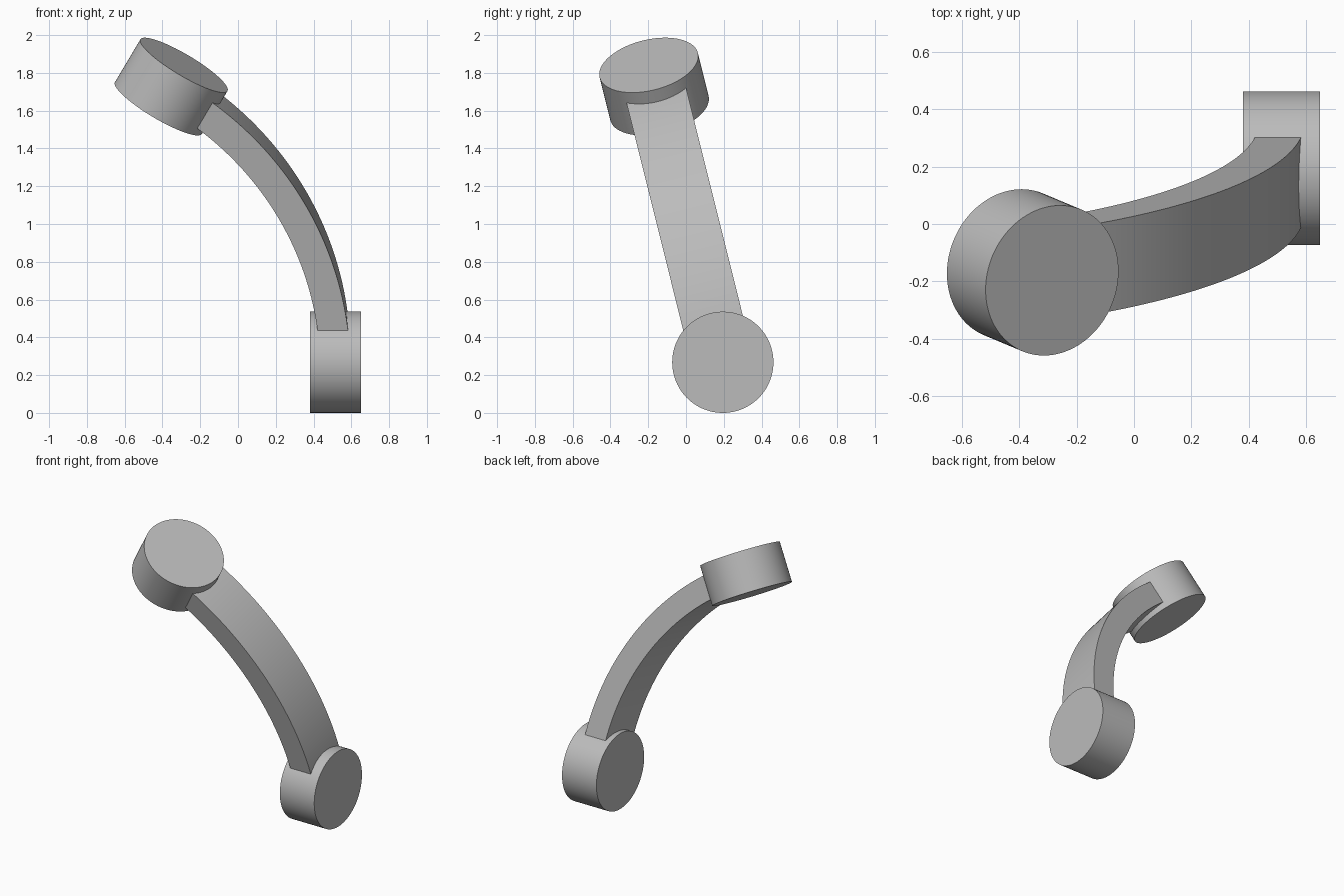
import bpy, bmesh, math
from mathutils import Matrix, Vector

default = bpy.data.objects.get("Cube")
if default:
    bpy.data.objects.remove(default, do_unlink=True)

grey = bpy.data.materials.new("neutral_grey")
grey.use_nodes = True
COLOR = (0.5, 0.5, 0.5, 1)
grey.diffuse_color = COLOR
grey.node_tree.nodes["Principled BSDF"].inputs["Base Color"].default_value = COLOR

RADIUS, DEPTH = 0.268, 0.27            # end discs
BEND, SWEEP = 1.737, math.radians(60)  # arm arc
WIDTH, THICK = 0.325, 0.16             # arm section
STEPS = 48

# Local frame: arc lies in the local XZ plane, leaning forward about X
BASE = Vector((0.515, 0.195, 0.268))
FRAME = Matrix.Translation(BASE) @ Matrix.Rotation(math.radians(14), 4, 'X')


def arc_point(radius, angle):
    return Vector((radius * math.cos(angle) - BEND, 0, radius * math.sin(angle)))


def finish(name, bm):
    bmesh.ops.recalc_face_normals(bm, faces=bm.faces)
    mesh = bpy.data.meshes.new(name)
    bm.to_mesh(mesh)
    bm.free()
    mesh.materials.append(grey)
    obj = bpy.data.objects.new(name, mesh)
    bpy.context.collection.objects.link(obj)
    bpy.ops.object.select_all(action='DESELECT')
    obj.select_set(True)
    bpy.context.view_layer.objects.active = obj
    bpy.ops.object.shade_smooth_by_angle(angle=math.radians(30))
    return obj


def disc(name, angle):
    # Disc centred on the arc, its axis pointing along the arc radius
    bm = bmesh.new()
    place = (FRAME @ Matrix.Translation(arc_point(BEND, angle))
             @ Matrix.Rotation(math.pi / 2 - angle, 4, 'Y'))
    bmesh.ops.create_cone(bm, cap_ends=True, segments=96, radius1=RADIUS,
                          radius2=RADIUS, depth=DEPTH, matrix=place)
    return finish(name, bm)


# Discs at both ends of the arc
disc("lower_disc", 0)
disc("upper_disc", SWEEP)

# Curved arm: rectangular section swept along the arc between disc centres
bm = bmesh.new()
rings = []
for i in range(STEPS + 1):
    angle = SWEEP * i / STEPS
    ring = []
    for r, y in ((-1, -1), (1, -1), (1, 1), (-1, 1)):
        p = arc_point(BEND + r * THICK / 2, angle) + Vector((0, y * WIDTH / 2, 0))
        ring.append(bm.verts.new(FRAME @ p))
    rings.append(ring)
for a, b in zip(rings, rings[1:]):
    for k in range(4):
        n = (k + 1) % 4
        bm.faces.new((a[k], a[n], b[n], b[k]))
bm.faces.new(rings[0])
bm.faces.new(rings[-1])
finish("curved_arm", bm)
